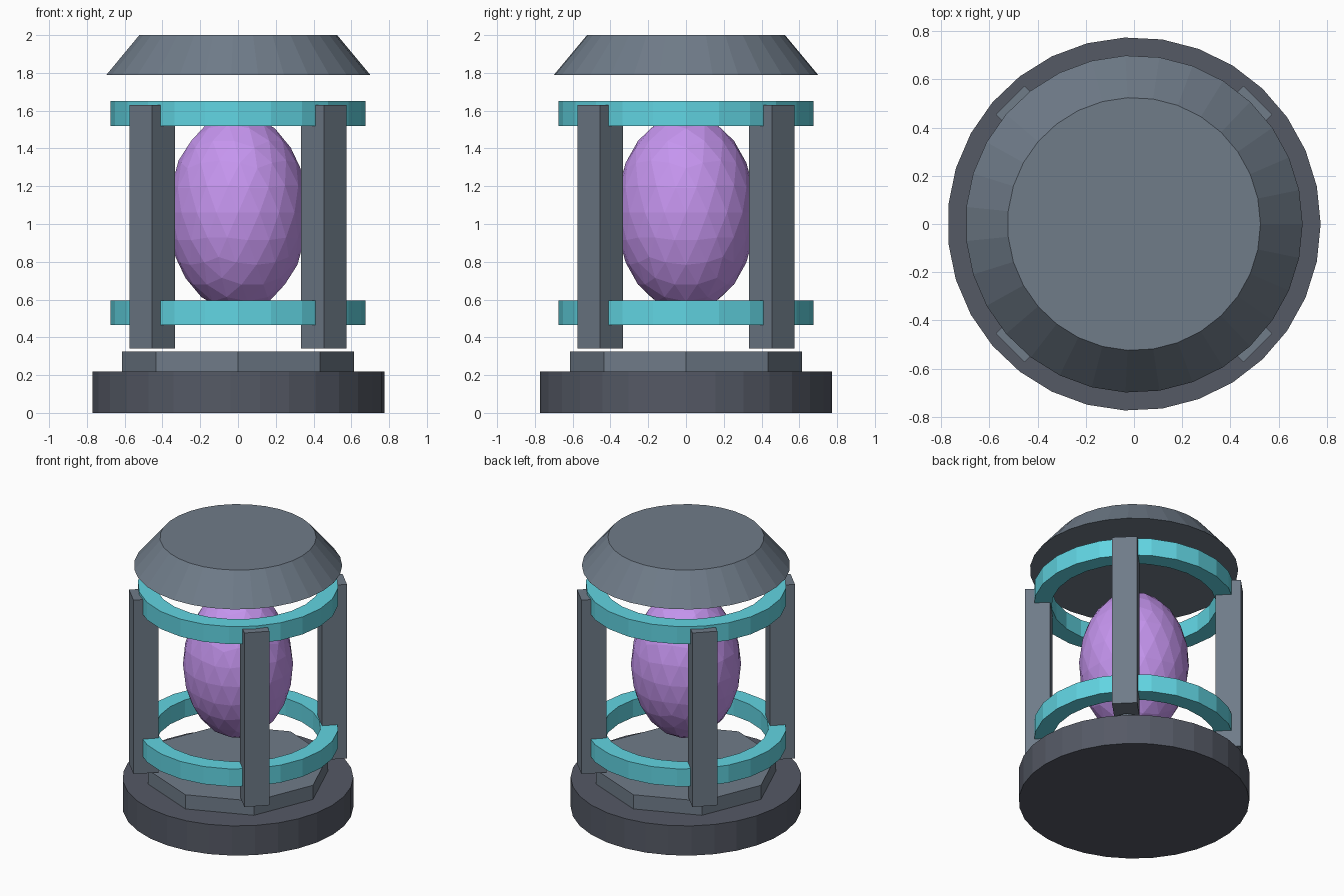
import bpy, bmesh, math
from mathutils import Matrix

if "Cube" in bpy.data.objects:
    bpy.data.objects.remove(bpy.data.objects["Cube"])


def material(name, color):
    m = bpy.data.materials.new(name)
    m.diffuse_color = (*color, 1)
    m.use_nodes = True
    m.node_tree.nodes["Principled BSDF"].inputs["Base Color"].default_value = m.diffuse_color
    return m


DARK = material("dark_metal", (0.09, 0.10, 0.13))
STEEL = material("steel", (0.16, 0.20, 0.25))
CYAN = material("cyan_glow", (0.12, 0.66, 0.76))
PURPLE = material("purple_glow", (0.56, 0.30, 0.86))


def add_object(name, bm, mat):
    bmesh.ops.recalc_face_normals(bm, faces=bm.faces)
    mesh = bpy.data.meshes.new(name)
    bm.to_mesh(mesh)
    bm.free()
    mesh.materials.append(mat)
    obj = bpy.data.objects.new(name, mesh)
    bpy.context.collection.objects.link(obj)
    return obj


def frustum(name, sides, r_low, r_high, z0, z1, mat):
    # first corner is turned to point along +x
    bm = bmesh.new()
    m = Matrix.Translation((0, 0, (z0 + z1) / 2)) @ Matrix.Rotation(-math.pi / 2, 4, 'Z')
    bmesh.ops.create_cone(bm, cap_ends=True, segments=sides, radius1=r_low,
                          radius2=r_high, depth=z1 - z0, matrix=m)
    return add_object(name, bm, mat)


def ring(name, sides, r_in, r_out, z0, z1, mat):
    bm = bmesh.new()
    section = [(r_in, z0), (r_out, z0), (r_out, z1), (r_in, z1)]
    loops = []
    for i in range(sides):
        a = 2 * math.pi * i / sides
        loops.append([bm.verts.new((r * math.cos(a), r * math.sin(a), z)) for r, z in section])
    for i in range(sides):
        p, q = loops[i], loops[(i + 1) % sides]
        for j in range(4):
            k = (j + 1) % 4
            bm.faces.new((p[j], q[j], q[k], p[k]))
    return add_object(name, bm, mat)


# Base, octagonal plinth and sloped cap
frustum("base", 31, 0.775, 0.775, 0, 0.22, DARK)
frustum("plinth", 8, 0.615, 0.615, 0.22, 0.325, STEEL)
frustum("cap", 31, 0.70, 0.525, 1.79, 2.0, STEEL)

# Two glowing rings
ring("lower_ring", 24, 0.555, 0.675, 0.465, 0.595, CYAN)
ring("upper_ring", 24, 0.555, 0.675, 1.52, 1.65, CYAN)

# Four square pillars on the diagonals
for i, label in enumerate(("back_right", "back_left", "front_left", "front_right")):
    bm = bmesh.new()
    m = (Matrix.Rotation(math.radians(45 + 90 * i), 4, 'Z')
         @ Matrix.Translation((0.643, 0, 0.985))
         @ Matrix.Diagonal((0.17, 0.17, 1.29, 1)))
    bmesh.ops.create_cube(bm, size=1, matrix=m)
    add_object(label + "_pillar", bm, STEEL)

# Faceted egg-shaped core
bm = bmesh.new()
m = Matrix.Translation((0, 0, 1.06)) @ Matrix.Diagonal((0.37, 0.37, 0.525, 1))
bmesh.ops.create_icosphere(bm, subdivisions=3, radius=1, matrix=m)
add_object("core", bm, PURPLE)
